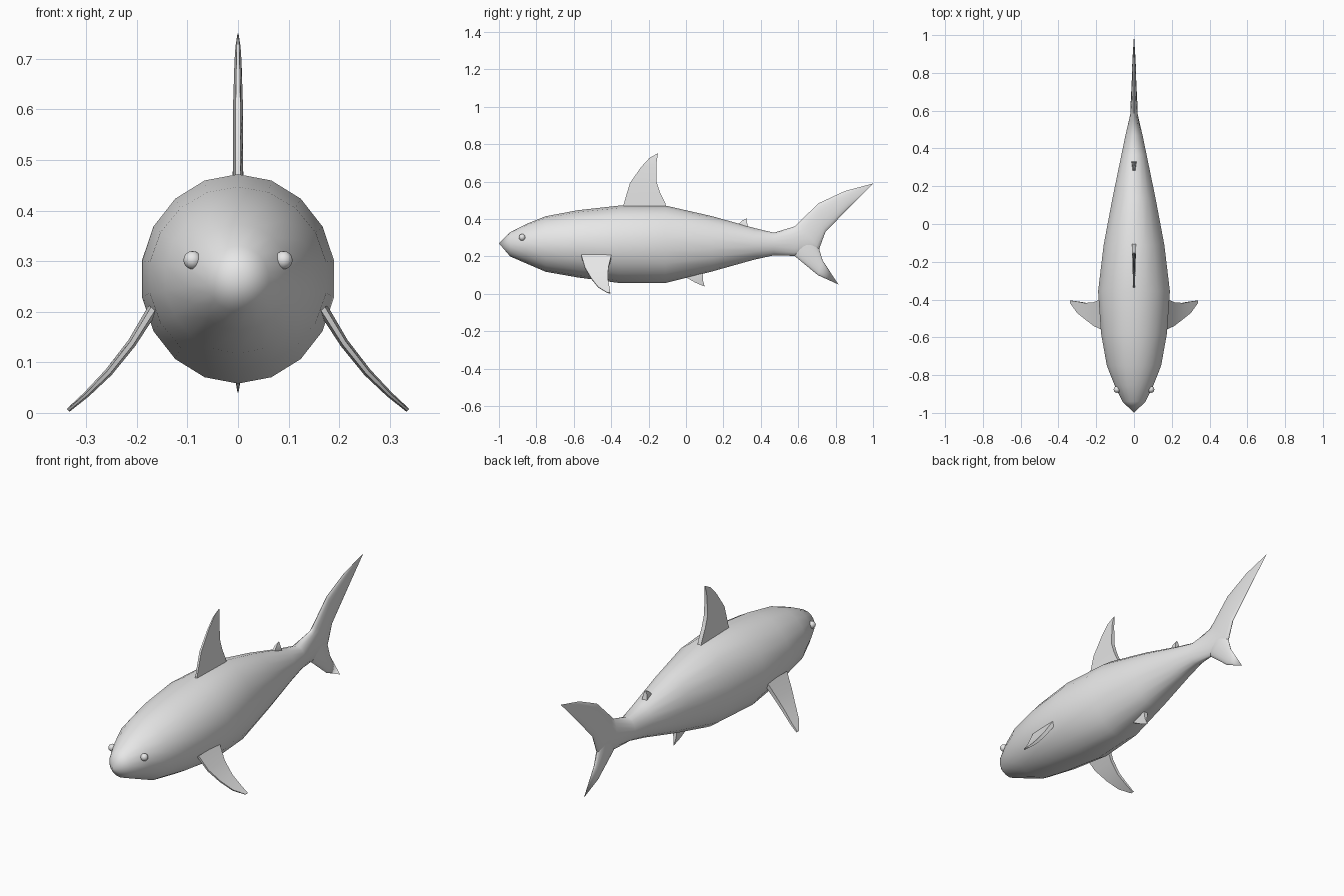
import bpy, bmesh, math
from mathutils import Vector

if "Cube" in bpy.data.objects:
    bpy.data.objects.remove(bpy.data.objects["Cube"])

grey = bpy.data.materials.new("plain grey")
grey.diffuse_color = (0.8, 0.8, 0.8, 1)
grey.use_nodes = True
grey.node_tree.nodes["Principled BSDF"].inputs["Base Color"].default_value = grey.diffuse_color


def finish(obj, angle):
    obj.data.materials.append(grey)
    bpy.ops.object.select_all(action='DESELECT')
    obj.select_set(True)
    bpy.context.view_layer.objects.active = obj
    bpy.ops.object.shade_smooth_by_angle(angle=math.radians(angle))


def mirror(obj):
    obj.modifiers.new("mirror", 'MIRROR').use_axis[0] = True


def loft(name, rings, angle):
    """Skin a row of equal-sized point rings and cap both ends."""
    bm = bmesh.new()
    rows = [[bm.verts.new(p) for p in ring] for ring in rings]
    n = len(rows[0])
    for a, b in zip(rows, rows[1:]):
        for i in range(n):
            j = (i + 1) % n
            bm.faces.new((a[i], a[j], b[j], b[i]))
    bm.faces.new(rows[0])
    bm.faces.new(rows[-1][::-1])
    bmesh.ops.remove_doubles(bm, verts=bm.verts, dist=0.0008)
    bmesh.ops.recalc_face_normals(bm, faces=bm.faces)
    mesh = bpy.data.meshes.new(name)
    bm.to_mesh(mesh)
    bm.free()
    obj = bpy.data.objects.new(name, mesh)
    bpy.context.collection.objects.link(obj)
    finish(obj, angle)
    return obj


def oval(top, bottom, w, sides=18):
    """Oval ring between a top and a bottom (y, z) point, half width w."""
    a, b = Vector((0, *top)), Vector((0, *bottom))
    mid, half = (a + b) / 2, (a - b) / 2
    turns = [2 * math.pi * i / sides for i in range(sides)]
    return [mid + half * math.cos(t) + Vector((w * math.sin(t), 0, 0)) for t in turns]


def blade(front, back, t, side=Vector((1, 0, 0))):
    """Four-cornered fin section, thinner at the leading edge."""
    f, b = Vector(front), Vector(back)
    return [f - side * t * 0.5, f + side * t * 0.5, b + side * t, b - side * t]


# Body: y, bottom, top, half width
hull = [(-1.0, 0.27, 0.27, 0), (-0.94, 0.20, 0.33, 0.062), (-0.855, 0.163, 0.373, 0.104),
        (-0.75, 0.118, 0.415, 0.146), (-0.58, 0.088, 0.447, 0.177), (-0.356, 0.058, 0.472, 0.193),
        (-0.11, 0.058, 0.472, 0.163), (0.14, 0.12, 0.415, 0.115), (0.365, 0.183, 0.352, 0.068),
        (0.47, 0.206, 0.327, 0.046), (0.58, 0.203, 0.36, 0.02)]
body = [oval((y, top), (y, bot), w) for y, bot, top, w in hull]

# Upper tail lobe continues the body
body += [oval((0.60, 0.38), (0.712, 0.24), 0.017), oval((0.71, 0.485), (0.745, 0.33), 0.013),
         oval((0.85, 0.55), (0.87, 0.46), 0.009), oval((1.0, 0.59), (1.0, 0.59), 0)]
loft("body", body, 60)

# Lower tail lobe
loft("lower_tail_lobe", [oval((0.69, 0.30), (0.57, 0.25), 0.015), oval((0.712, 0.24), (0.58, 0.203), 0.017),
                         oval((0.73, 0.18), (0.705, 0.10), 0.011), oval((0.815, 0.05), (0.815, 0.05), 0)], 60)

# Centre fins: rows of front y, front z, back y, back z, half thickness
fins = {
    "dorsal_fin": [(-0.335, 0.44, -0.10, 0.44, 0.01), (-0.335, 0.472, -0.11, 0.483, 0.01),
                   (-0.317, 0.535, -0.14, 0.545, 0.01), (-0.30, 0.592, -0.158, 0.60, 0.01),
                   (-0.24, 0.678, -0.158, 0.695, 0.007), (-0.195, 0.727, -0.154, 0.725, 0.005),
                   (-0.155, 0.749, -0.15, 0.75, 0.001)],
    "rear_dorsal_fin": [(0.275, 0.34, 0.335, 0.34, 0.013), (0.283, 0.373, 0.33, 0.365, 0.013),
                        (0.30, 0.392, 0.325, 0.385, 0.01), (0.322, 0.402, 0.325, 0.402, 0.003)],
    "belly_fin": [(-0.01, 0.12, 0.085, 0.13, 0.012), (0.0, 0.088, 0.09, 0.10, 0.011),
                  (0.05, 0.06, 0.09, 0.075, 0.007), (0.097, 0.04, 0.10, 0.04, 0.001)],
}
for name, rows in fins.items():
    loft(name, [blade((0, r[0], r[1]), (0, r[2], r[3]), r[4]) for r in rows], 40)

# Pectoral fins: x, z, front y, back y, half thickness
pectoral = [(0.168, 0.206, -0.56, -0.398, 0.011), (0.21, 0.138, -0.54, -0.415, 0.009),
            (0.256, 0.08, -0.505, -0.418, 0.008), (0.30, 0.036, -0.47, -0.41, 0.006),
            (0.336, 0.005, -0.42, -0.405, 0.004)]
lean = Vector((0.75, 0, 0.66))
mirror(loft("pectoral_fins", [blade((x, f, z), (x, b, z), t, lean) for x, z, f, b, t in pectoral], 40))

# Eyes
bpy.ops.mesh.primitive_uv_sphere_add(segments=12, ring_count=8, radius=0.018, location=(0, 0, 0))
eyes = bpy.context.object
eyes.name = "eyes"
for v in eyes.data.vertices:
    v.co += Vector((0.09, -0.876, 0.302))
finish(eyes, 60)
mirror(eyes)
